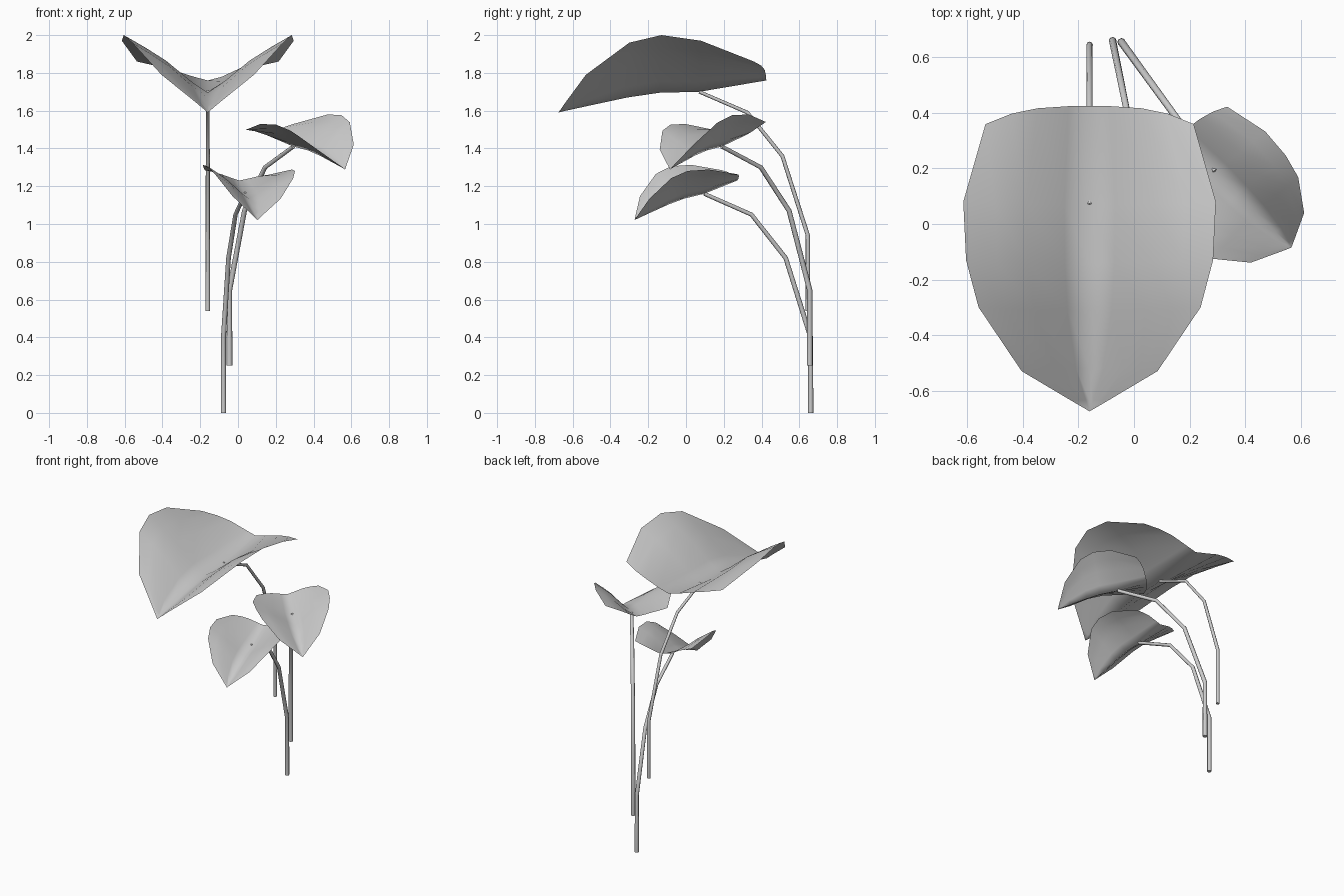
import bpy, bmesh
from math import radians
from mathutils import Matrix, Vector

if "Cube" in bpy.data.objects:
    bpy.data.objects.remove(bpy.data.objects["Cube"])

# Leaf rows: midrib y, midrib z, edge x, edge y, edge z (relative to the stalk joint)
ROWS = [(.355, .06, .375, .29, .16),
        (.0, .0, .455, .01, .27),
        (-.21, -.005, .445, -.20, .30),
        (-.38, -.03, .40, -.37, .26),
        (-.59, -.075, .245, -.60, .09),
        (-.705, -.10, .065, -.707, -.055)]
TIP = (0, -.745, -.11)
# Cross-section: fraction of half width, fraction of rise
SECTION = [(0, 0), (.2, .2), (.5, .56), (.75, .79), (1, 1)]
# Stalk path: distance forward, height
STALK = [(0, 0), (0, .40), (.135, .82), (.32, 1.05), (.575, 1.16)]


def leaf(name, joint, scale=1, yaw=0, pitch=0, roll=0):
    bm = bmesh.new()
    half = [(-t, h) for t, h in SECTION[:0:-1]] + SECTION
    grid = []
    for ys, zs, xe, ye, ze in ROWS:
        grid.append([bm.verts.new((t * xe, ys + (ye - ys) * abs(t) ** 3, zs + (ze - zs) * h))
                     for t, h in half])
    for a, b in zip(grid, grid[1:]):
        for i in range(len(half) - 1):
            bm.faces.new((a[i], b[i], b[i + 1], a[i + 1]))
    tip = bm.verts.new(TIP)
    for p, q in zip(grid[-1], grid[-1][1:]):
        bm.faces.new((p, tip, q))
    for f in bm.faces:
        f.smooth = True
    bm.transform(Matrix.Translation(joint)
                 @ Matrix.Rotation(radians(yaw), 4, 'Z')
                 @ Matrix.Rotation(radians(pitch), 4, 'X')
                 @ Matrix.Rotation(radians(roll), 4, 'Y')
                 @ Matrix.Scale(scale, 4))
    me = bpy.data.meshes.new(name)
    bm.to_mesh(me)
    bm.free()
    bpy.context.collection.objects.link(bpy.data.objects.new(name, me))


def stalk(name, base, radius, yaw=0):
    cu = bpy.data.curves.new(name, 'CURVE')
    cu.dimensions = '3D'
    cu.bevel_depth = radius
    cu.bevel_resolution = 2
    cu.use_fill_caps = True
    sp = cu.splines.new('POLY')
    sp.points.add(len(STALK) - 1)
    rot = Matrix.Rotation(radians(yaw), 3, 'Z')
    for i, (d, h) in enumerate(STALK):
        p = Vector(base) + rot @ Vector((0, -d, h))
        sp.points[i].co = (*p, 1)
        sp.points[i].radius = 1 - .06 * i
    ob = bpy.data.objects.new(name, cu)
    bpy.context.collection.objects.link(ob)
    bpy.ops.object.select_all(action='DESELECT')
    ob.select_set(True)
    bpy.context.view_layer.objects.active = ob
    bpy.ops.object.convert(target='MESH')
    bpy.ops.object.shade_smooth_by_angle(angle=radians(50))
    return p


# Large top leaf
leaf("large_leaf", stalk("large_leaf_stalk", (-.16, .645, .54), .012))
# Right leaf
leaf("right_leaf", stalk("right_leaf_stalk", (-.045, .655, .25), .015, 36),
     .54, 44, 9, -6)
# Low leaf
leaf("low_leaf", stalk("low_leaf_stalk", (-.077, .66, 0), .014, 11.5),
     .53, 10.5, 12, 3)
